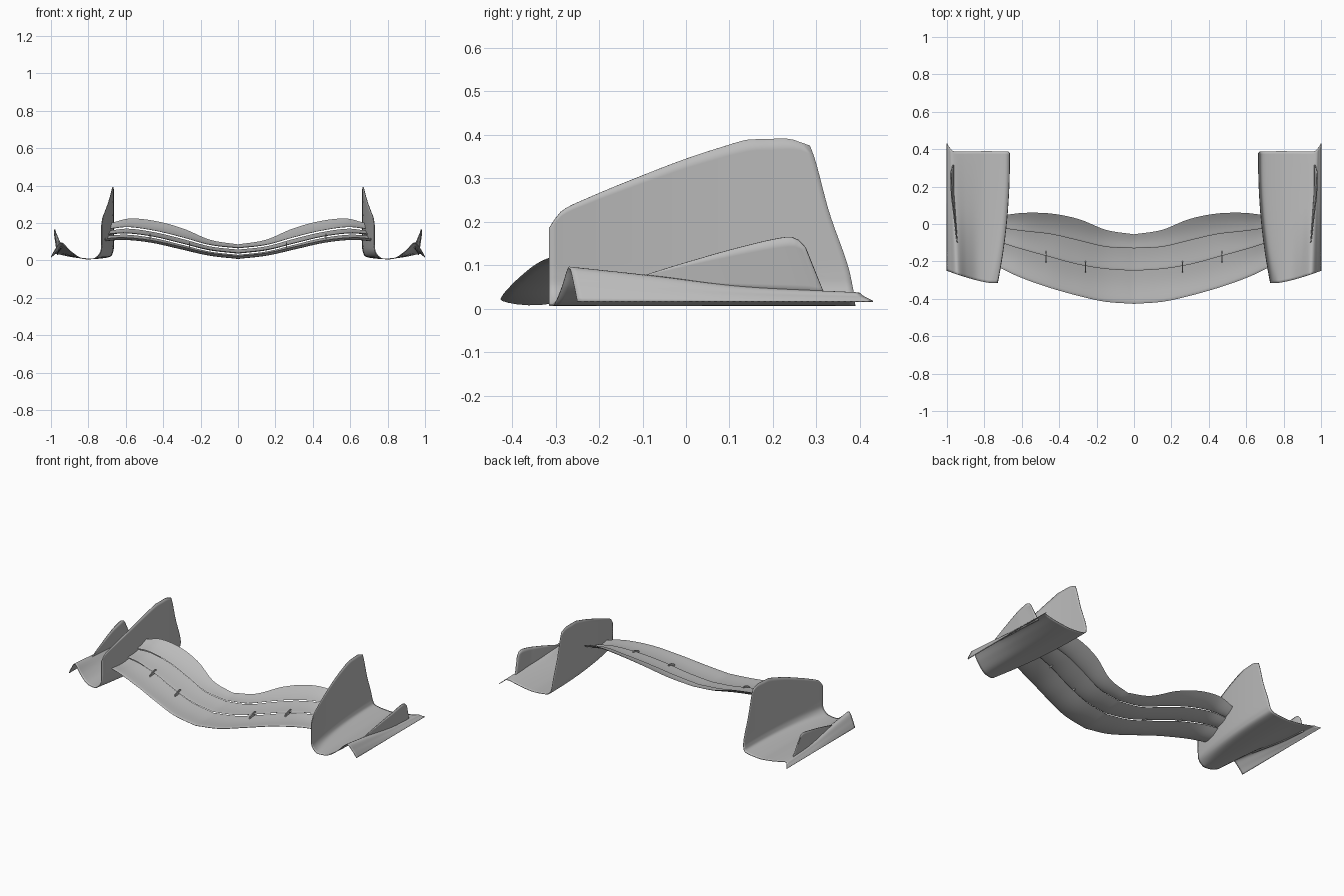
import bpy, math

if "Cube" in bpy.data.objects:
    bpy.data.objects.remove(bpy.data.objects["Cube"])

grey = bpy.data.materials.new("plain grey")
grey.diffuse_color = (0.5, 0.5, 0.5, 1)
grey.use_nodes = True
grey.node_tree.nodes["Principled BSDF"].inputs["Base Color"].default_value = grey.diffuse_color


def spline(keys, vals, x):
    """Smooth curve through the (key, value) pairs."""
    x = min(max(x, keys[0]), keys[-1])
    i = max(k for k in range(len(keys) - 1) if keys[k] <= x)

    def slope(k):
        a, b = max(k - 1, 0), min(k + 1, len(keys) - 1)
        return (vals[b] - vals[a]) / (keys[b] - keys[a])
    h = keys[i + 1] - keys[i]
    t = (x - keys[i]) / h
    return ((2*t**3 - 3*t*t + 1) * vals[i] + (t**3 - 2*t*t + t) * h * slope(i)
            + (3*t*t - 2*t**3) * vals[i + 1] + (t**3 - t*t) * h * slope(i + 1))


def add_mesh(name, verts, faces, mirror=False, thick=0):
    me = bpy.data.meshes.new(name)
    me.from_pydata(verts, [], faces)
    me.materials.append(grey)
    ob = bpy.data.objects.new(name, me)
    bpy.context.collection.objects.link(ob)
    bpy.context.view_layer.objects.active = ob
    ob.select_set(True)
    bpy.ops.object.mode_set(mode='EDIT')
    bpy.ops.mesh.select_all(action='SELECT')
    bpy.ops.mesh.normals_make_consistent(inside=False)
    bpy.ops.object.mode_set(mode='OBJECT')
    bpy.ops.object.shade_smooth_by_angle(angle=math.radians(40))
    ob.select_set(False)
    if thick:
        m = ob.modifiers.new("thickness", 'SOLIDIFY')
        m.thickness, m.offset = thick, 0
    if mirror:
        ob.modifiers.new("mirror", 'MIRROR').use_mirror_merge = False
    return ob


def grid_faces(rows, cols, wrap=False):
    return [(r*cols + c, r*cols + (c + 1) % cols, (r + 1)*cols + (c + 1) % cols, (r + 1)*cols + c)
            for r in range(rows - 1) for c in range(cols if wrap else cols - 1)]


def wall_x(y):
    t = min(max((y + 0.315) / 0.7, 0), 1)
    return 0.665 + 0.065 * (1 - t) ** 2.2


# Wing elements: leading and trailing edge curves over the half span
SPAN = [0, .15, .3, .45, .6, .7]
MAIN_LE = ([-.427, -.415, -.38, -.335, -.28, -.235], [.022, .04, .075, .108, .122, .115])
MAIN_TE = ([-.24, -.23, -.205, -.165, -.125, -.095], [.03, .048, .085, .12, .138, .132])
MID_TE = ([-.12, -.112, -.078, -.045, -.028, -.015], [.058, .075, .115, .15, .17, .16])
FLAP_TE = ([-.055, -.032, .025, .055, .06, .05], [.086, .11, .17, .21, .224, .2])


def ahead(edge):
    """Leading edge of the next element, just above the last trailing edge."""
    return [y - .01 for y in edge[0]], [z + .01 for z in edge[1]]


def wing_element(name, le, te, thick, dip):
    n, spans, verts = 10, 64, []
    for k in range(spans + 1):
        s = 2 * k / spans - 1
        a = abs(s) * .7
        y0, z0 = spline(SPAN, le[0], a), spline(SPAN, le[1], a)
        y1, z1 = spline(SPAN, te[0], a), spline(SPAN, te[1], a)
        for j in range(2 * n):
            ang = math.pi * j / n
            c = (1 + math.cos(ang)) / 2
            shape = 1.9 * math.sqrt(c) * (1 - c) + .08 * (1 - c)
            side = .5 if j < n else -.5
            z = z0 + (z1 - z0) * c ** 1.3 - dip * math.sin(math.pi * c)
            z += side * thick * shape if 0 < j % n else 0
            y = y0 + (y1 - y0) * c
            verts.append((s * (wall_x(y) + .001), y, z))
    faces = grid_faces(spans + 1, 2 * n, True)
    faces += [tuple(range(2 * n)), tuple(range(spans * 2 * n, (spans + 1) * 2 * n))]
    add_mesh(name, verts, faces)


wing_element("main_wing", MAIN_LE, MAIN_TE, .018, .01)
wing_element("middle_flap", ahead(MAIN_TE), MID_TE, .009, .004)
wing_element("upper_flap", ahead(MID_TE), FLAP_TE, .008, .004)

# Slot brackets between main wing and middle flap
for i, x in enumerate((.26, .47)):
    yc, zc = spline(SPAN, MAIN_TE[0], x), spline(SPAN, MAIN_TE[1], x)
    outline = [(-.045, -.006), (-.04, .006), (-.015, .018), (.008, .022), (.016, .016), (.01, -.002)]
    verts = [(x + w, yc + y, zc + z) for w in (-.003, .003) for y, z in outline]
    n = len(outline)
    faces = grid_faces(2, n, True) + [tuple(range(n)), tuple(range(n, 2 * n))]
    add_mesh("slot_bracket_%d" % (i + 1), verts, faces, mirror=True)


# Endplate: tall wall running into a trough floor and an outer ridge
def rear_y(z):
    return spline([0, .035, .10, .22, .37, .39], [.39, .386, .372, .33, .288, .27], z)


def wall_top(t):
    return spline([0, .04, .13, .33, .54, .76, .85, .95, 1],
                  [.185, .222, .252, .303, .35, .387, .39, .39, .375], t)


def ridge(t):
    return spline([0, .31, .6, 1], [.095, .073, .05, .036], t)


steps, wall_rows, floor_rows = 48, 12, 40
JOIN = .09
verts = []
for r in range(wall_rows + floor_rows + 1):
    for c in range(steps + 1):
        t = c / steps
        wx = wall_x(-.315 + .7 * t)
        if r < wall_rows:
            z = wall_top(t) + (JOIN - wall_top(t)) * r / wall_rows
            y = -.315 + t * (rear_y(z) + .315)
            verts.append((wall_x(y), y, z))
        else:
            u = (r - wall_rows) / floor_rows * 8
            rz = ridge(t)
            rx = .945 + .025 * t
            x = spline(range(9), [wx, wx + .004, wx + .025, .78, .84, .895 + .01 * t, rx,
                                  rx + .6 * (1 - rx), 1], u)
            z = spline(range(9), [JOIN, .048, .02, .009, .013, .012 + .45 * (rz - .012), rz,
                                  .018 + .5 * (rz - .018), .017], u)
            front = -.315 + .065 * max(0, (x - .77) / .23) ** 1.3
            back = rear_y(z) if x < .9 else .387
            back += .043 * max(0, (x - .955) / .045) ** 2
            y = front + t * (back - front)
            if u == 0:
                x = wall_x(y)
            verts.append((x, y, z))
add_mesh("endplate", verts, grid_faces(wall_rows + floor_rows + 1, steps + 1), True, .004)

# Outer fin standing on the ridge
verts, rows, cols = [], 7, 25
for r in range(rows):
    h = r / (rows - 1)
    for c in range(cols):
        t = c / (cols - 1)
        top = spline([0, .25, .6, .88, .95, 1], [.076, .105, .142, .165, .16, .14], t)
        base = spline([0, .5, 1], [.068, .045, .03], t)
        z = base + (top - base) * h
        y = -.1 + t * (.42 - .045 * h)
        x = .945 + .02 * min(1, t * 1.5) + .016 * h * t
        verts.append((x, y, z))
add_mesh("outer_fin", verts, grid_faces(rows, cols), True, .006)
